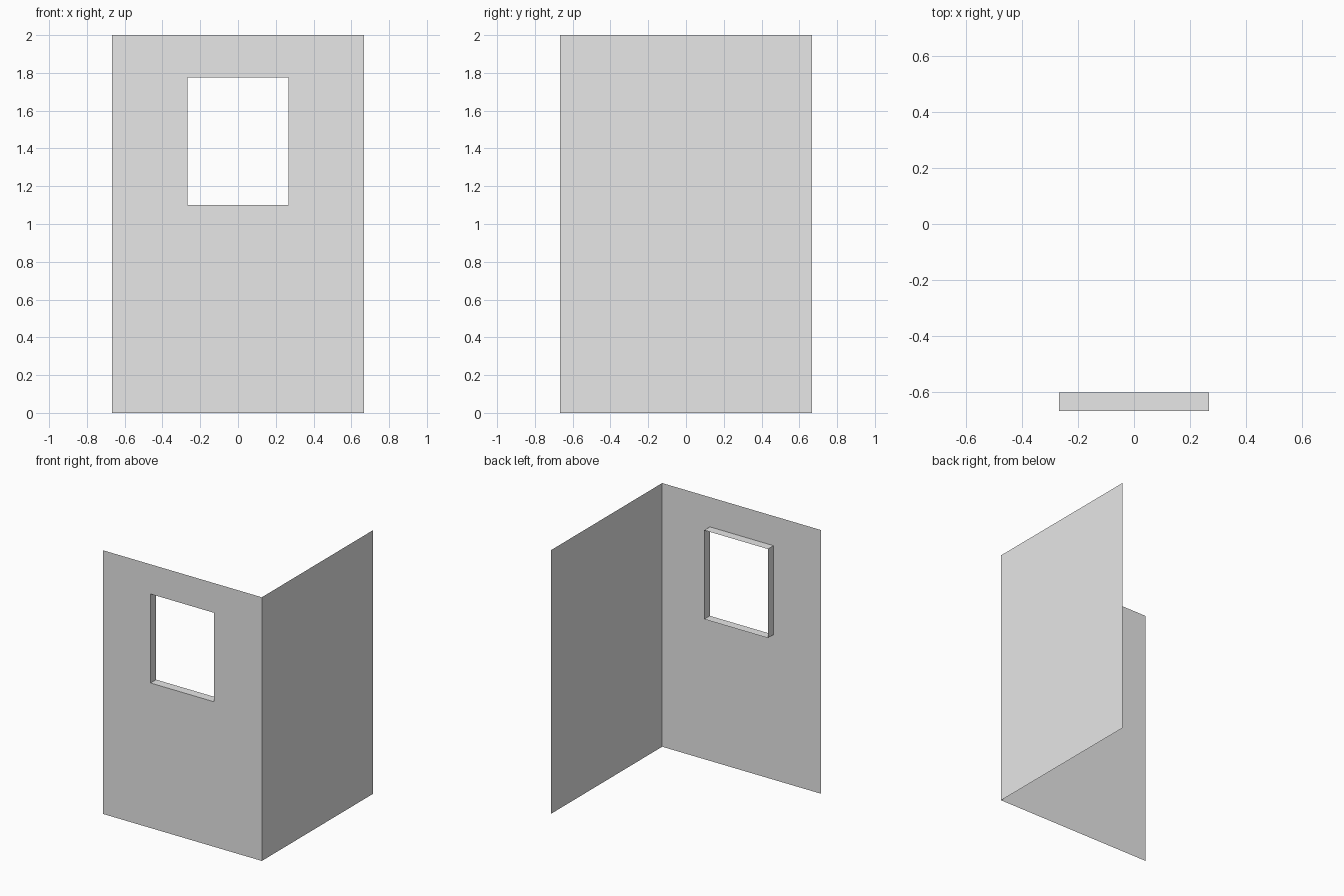
import bpy
import bmesh

cube = bpy.data.objects.get("Cube")
if cube:
    bpy.data.objects.remove(cube, do_unlink=True)

HALF = 0.667            # half the wall width
HEIGHT = 2.0
WIN_HALF = 0.267        # half the window width
WIN_LOW, WIN_HIGH = 1.1, 1.775
DEPTH = 0.067           # how far the window frame reaches inward

grey = bpy.data.materials.new("plain grey")
grey.use_nodes = True
colour = (0.8, 0.8, 0.8, 1)
grey.diffuse_color = colour
grey.node_tree.nodes["Principled BSDF"].inputs["Base Color"].default_value = colour


def rectangle(half, low, high, y):
    """Corners of an upright rectangle facing the front."""
    return [(-half, y, low), (half, y, low), (half, y, high), (-half, y, high)]


def make_object(name, quads):
    """Thin sheet made of quads, with shared corners welded."""
    bm = bmesh.new()
    for quad in quads:
        bm.faces.new([bm.verts.new(co) for co in quad])
    bmesh.ops.remove_doubles(bm, verts=bm.verts, dist=0.0001)
    mesh = bpy.data.meshes.new(name)
    bm.to_mesh(mesh)
    bm.free()
    mesh.materials.append(grey)
    obj = bpy.data.objects.new(name, mesh)
    bpy.context.collection.objects.link(obj)
    return obj


def bridge(a, b):
    """Ring of quads between two rectangles."""
    return [(a[i], a[(i + 1) % 4], b[(i + 1) % 4], b[i]) for i in range(4)]


outer = rectangle(HALF, 0, HEIGHT, -HALF)
opening = rectangle(WIN_HALF, WIN_LOW, WIN_HIGH, -HALF)
inner = rectangle(WIN_HALF, WIN_LOW, WIN_HIGH, -HALF + DEPTH)

# Front wall with its window opening
make_object("front_wall", bridge(outer, opening))

# Frame lining the opening and standing proud on the inside
make_object("window_frame", bridge(opening, inner))

# Plain side wall
make_object("side_wall", [[(HALF, y, z) for _, y, z in
                           ((0, -HALF, 0), (0, HALF, 0), (0, HALF, HEIGHT), (0, -HALF, HEIGHT))]])
